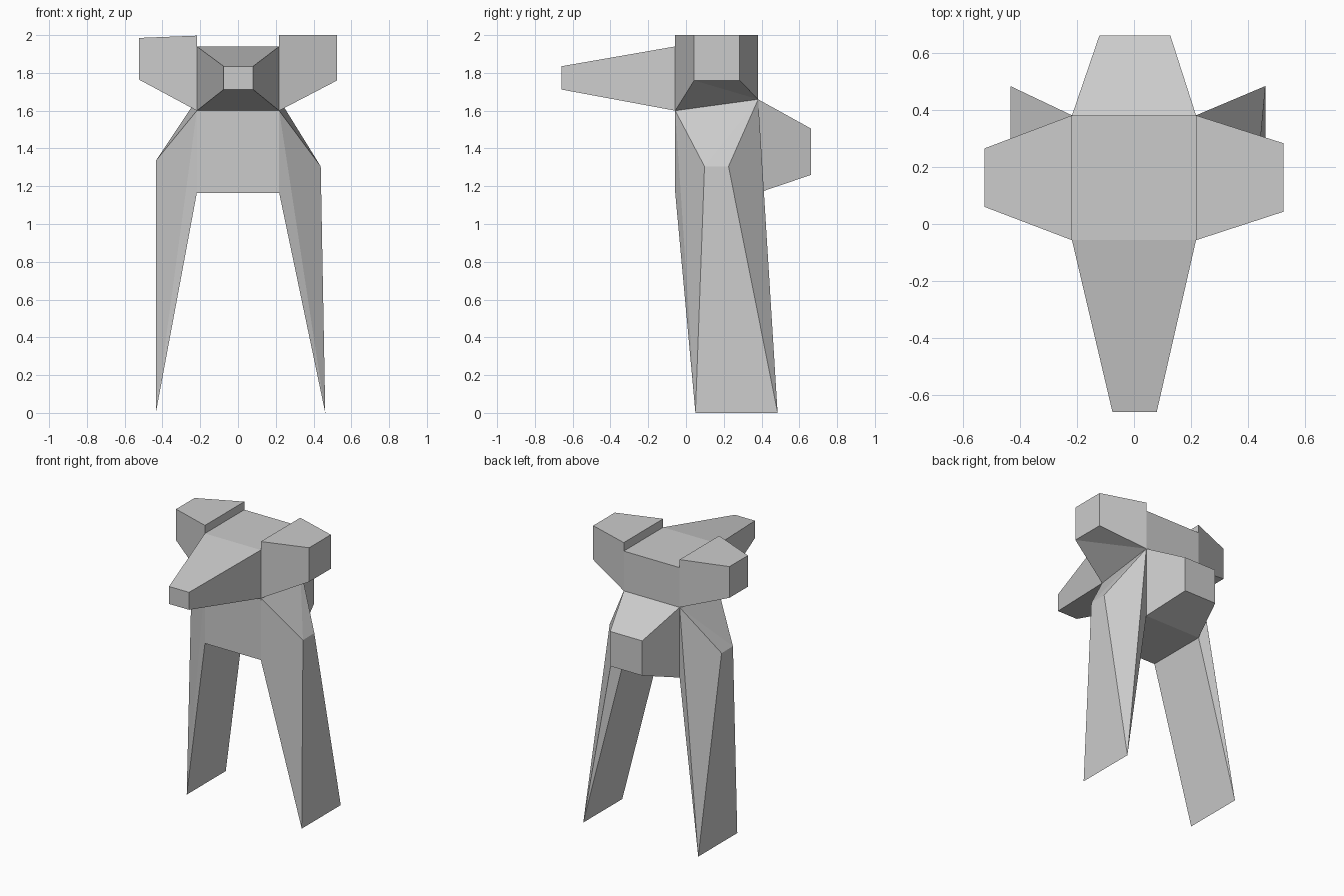
import bpy
import bmesh
from mathutils import Vector

if "Cube" in bpy.data.objects:
    bpy.data.objects.remove(bpy.data.objects["Cube"])

W, YF, YB = 0.218, -0.057, 0.382            # core half width, front, back
Z0, ZF, ZB, ZT = 1.165, 1.60, 1.66, 1.94    # belly, waist front/back, head top


def build(name, coords, faces):
    """Mesh from corner points, faces turned away from the part's middle."""
    bm = bmesh.new()
    vs = [bm.verts.new(c) for c in coords]
    mid = sum((v.co for v in vs), Vector()) / len(vs)
    for idx in faces:
        f = bm.faces.new([vs[i] for i in idx])
        f.normal_update()
        if f.normal.dot(f.calc_center_median() - mid) < 0:
            f.normal_flip()
    me = bpy.data.meshes.new(name)
    bm.to_mesh(me)
    bm.free()
    ob = bpy.data.objects.new(name, me)
    bpy.context.collection.objects.link(ob)
    return ob


def limb(name, base, end, extra=()):
    """Tapered block from an open base quad to a capped end quad."""
    faces = [(4, 5, 6, 7)]
    for i in range(4):
        j = (i + 1) % 4
        if i in (0, 1):
            faces += [(i, j, i + 4), (j, j + 4, i + 4)]
        else:
            faces += [(i, j, j + 4), (i, j + 4, i + 4)]
    pts = base + end + list(extra)
    if extra:                                # step face above the head top
        faces.append((2, 3, 9, 8))
    return build(name, pts, faces)


def side_quad(x, y0, y1, zb0, zb1, zt0, zt1):
    """Quad facing sideways: front-bottom, back-bottom, back-top, front-top."""
    return [(x, y0, zb0), (x, y1, zb1), (x, y1, zt1), (x, y0, zt0)]


def y_quad(y, x0, x1, z0, z1):
    """Quad facing forwards or backwards."""
    return [(x0, y, z0), (x1, y, z0), (x1, y, z1), (x0, y, z1)]


BOX = lambda zf, zb, zt: [(-W, YF, zf), (W, YF, zf), (W, YB, zb), (-W, YB, zb),
                          (-W, YF, zt[0]), (W, YF, zt[0]), (W, YB, zt[1]), (-W, YB, zt[1])]

# Core: only the faces not covered by limbs
build("torso", BOX(Z0, Z0, (ZF, ZB)), [(0, 1, 2, 3), (0, 1, 5, 4)])
build("head", BOX(ZF, ZB, (ZT, ZT)), [(4, 5, 6, 7), (2, 3, 7, 6)])

# Snout in front, tail block behind
limb("snout", y_quad(YF, -W, W, ZF, ZT), y_quad(-0.66, -0.076, 0.08, 1.712, 1.835))
limb("tail_block", y_quad(YB, -W, W, Z0, ZB), y_quad(0.662, -0.122, 0.128, 1.26, 1.505))

# Shoulder blocks and legs: side, block y range, block z range, inner top, leg x top/foot, knee z
for side, s, by, bz, top, lx, kz in (
        ("right", 1, (0.043, 0.284), (1.76, 2.0), 2.0, (0.438, 0.462), 1.305),
        ("left", -1, (0.06, 0.266), (1.765, 1.985), 1.997, (0.435, 0.435), 1.335)):
    limb("shoulder_" + side,
         side_quad(s * W, YF, YB, ZF, ZB, top, top),
         side_quad(s * 0.525, *by, bz[0], bz[0], bz[1], bz[1]),
         [(s * W, YB, ZT), (s * W, YF, ZT)])
    limb("leg_" + side,
         side_quad(s * W, YF, YB, Z0, Z0, ZF, ZB),
         [(s * lx[1], 0.05, 0), (s * lx[1], 0.485, 0),
          (s * lx[0], 0.225, kz), (s * lx[0], 0.098, kz)])
